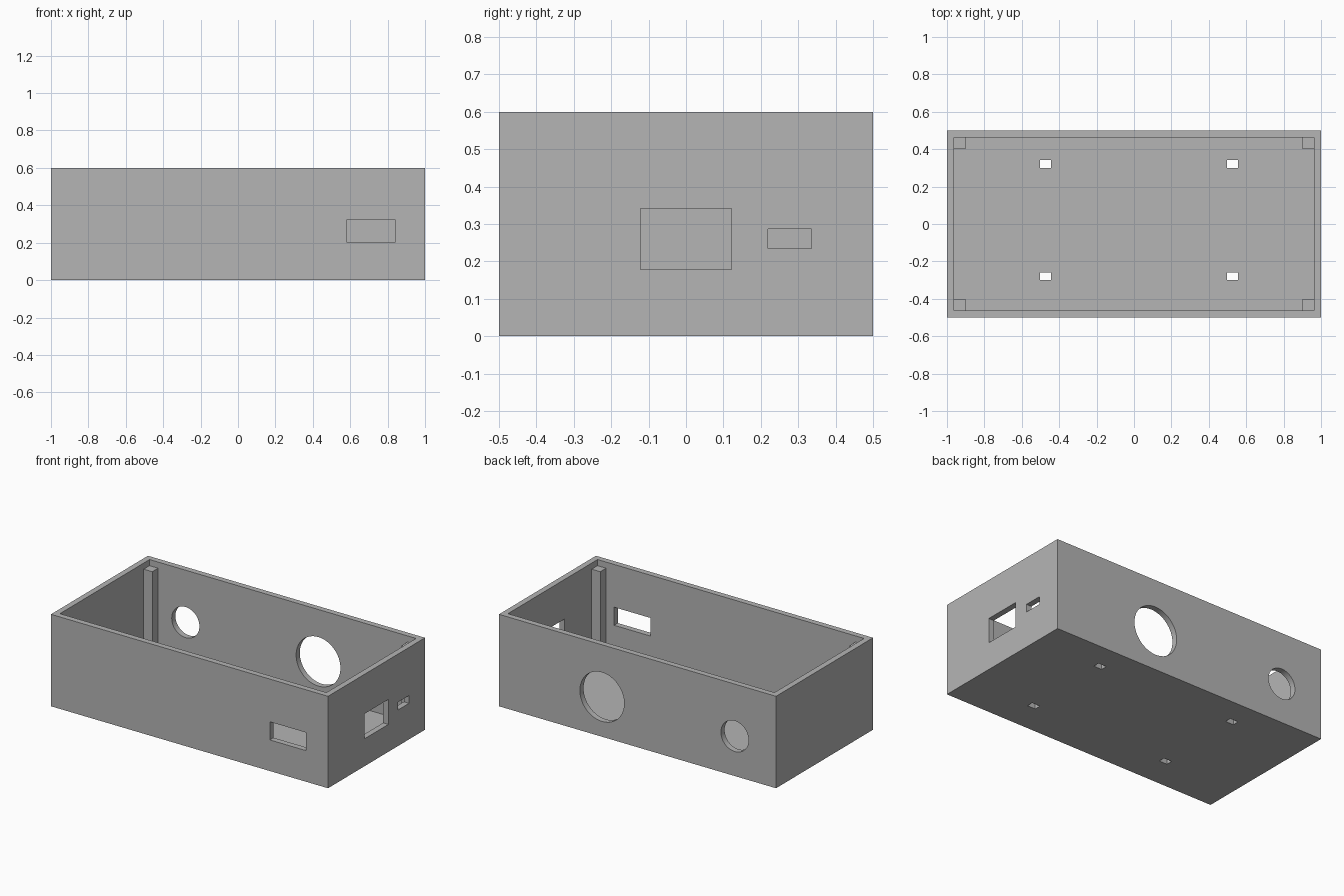
import bpy

if "Cube" in bpy.data.objects:
    bpy.data.objects.remove(bpy.data.objects["Cube"], do_unlink=True)

GREY = (0.46, 0.46, 0.46, 1)
plastic = bpy.data.materials.new("grey plastic")
plastic.use_nodes = True
plastic.diffuse_color = GREY
plastic.node_tree.nodes["Principled BSDF"].inputs["Base Color"].default_value = GREY

WALL, FLOOR, HEIGHT = 0.038, 0.04, 0.6
MID_Z = 0.26


def box(name, lo, hi):
    """Axis-aligned box between two corners."""
    centre = [(a + b) / 2 for a, b in zip(lo, hi)]
    bpy.ops.mesh.primitive_cube_add(size=1, location=centre)
    ob = bpy.context.object
    ob.name = name
    ob.scale = [b - a for a, b in zip(lo, hi)]
    bpy.ops.object.transform_apply(location=True, rotation=False, scale=True)
    ob.data.materials.append(plastic)
    return ob


def cut(target, cutter):
    """Subtract the cutter and discard it."""
    cutter.hide_render = True
    mod = target.modifiers.new("cut", "BOOLEAN")
    mod.operation = "DIFFERENCE"
    mod.solver = "EXACT"
    mod.object = cutter
    bpy.context.view_layer.objects.active = target
    bpy.ops.object.modifier_apply(modifier=mod.name)
    bpy.data.objects.remove(cutter, do_unlink=True)


# Open-topped tray
case = box("case", (-1, -0.5, 0), (1, 0.5, HEIGHT))
cut(case, box("cavity", (-1 + WALL, -0.5 + WALL, FLOOR), (1 - WALL, 0.5 - WALL, 1)))

# Rectangular openings in the front and right walls
cut(case, box("front_port", (0.58, -0.6, 0.203), (0.842, -0.43, 0.321)))
cut(case, box("side_port", (0.93, -0.122, 0.179), (1.1, 0.122, 0.342)))
cut(case, box("side_slot", (0.93, 0.219, 0.235), (1.1, 0.335, 0.286)))

# Round openings in the back wall
for x, radius in ((0.256, 0.16), (-0.702, 0.1)):
    bpy.ops.mesh.primitive_cylinder_add(vertices=64, radius=radius, depth=0.2,
                                        location=(x, 0.5, MID_Z), rotation=(1.570796, 0, 0))
    hole = bpy.context.object
    hole.data.materials.append(plastic)
    cut(case, hole)

# Four mounting holes through the floor
for x in (-0.473, 0.527):
    for y in (-0.279, 0.321):
        cut(case, box("floor_hole", (x - 0.029, y - 0.021, -0.1), (x + 0.029, y + 0.021, 0.1)))

# Corner posts, set slightly into the walls and floor
for side, sx in (("left", 1), ("right", -1)):
    for end, sy in (("back", 1), ("front", -1)):
        xs = sorted((sx * 0.9, sx * 0.97))
        ys = sorted((sy * 0.402, sy * 0.47))
        box(f"{end}_{side}_post", (xs[0], ys[0], 0.02), (xs[1], ys[1], 0.56))

# Smooth only the round bores
bpy.ops.object.select_all(action="DESELECT")
case.select_set(True)
bpy.context.view_layer.objects.active = case
bpy.ops.object.shade_smooth_by_angle(angle=0.5)
